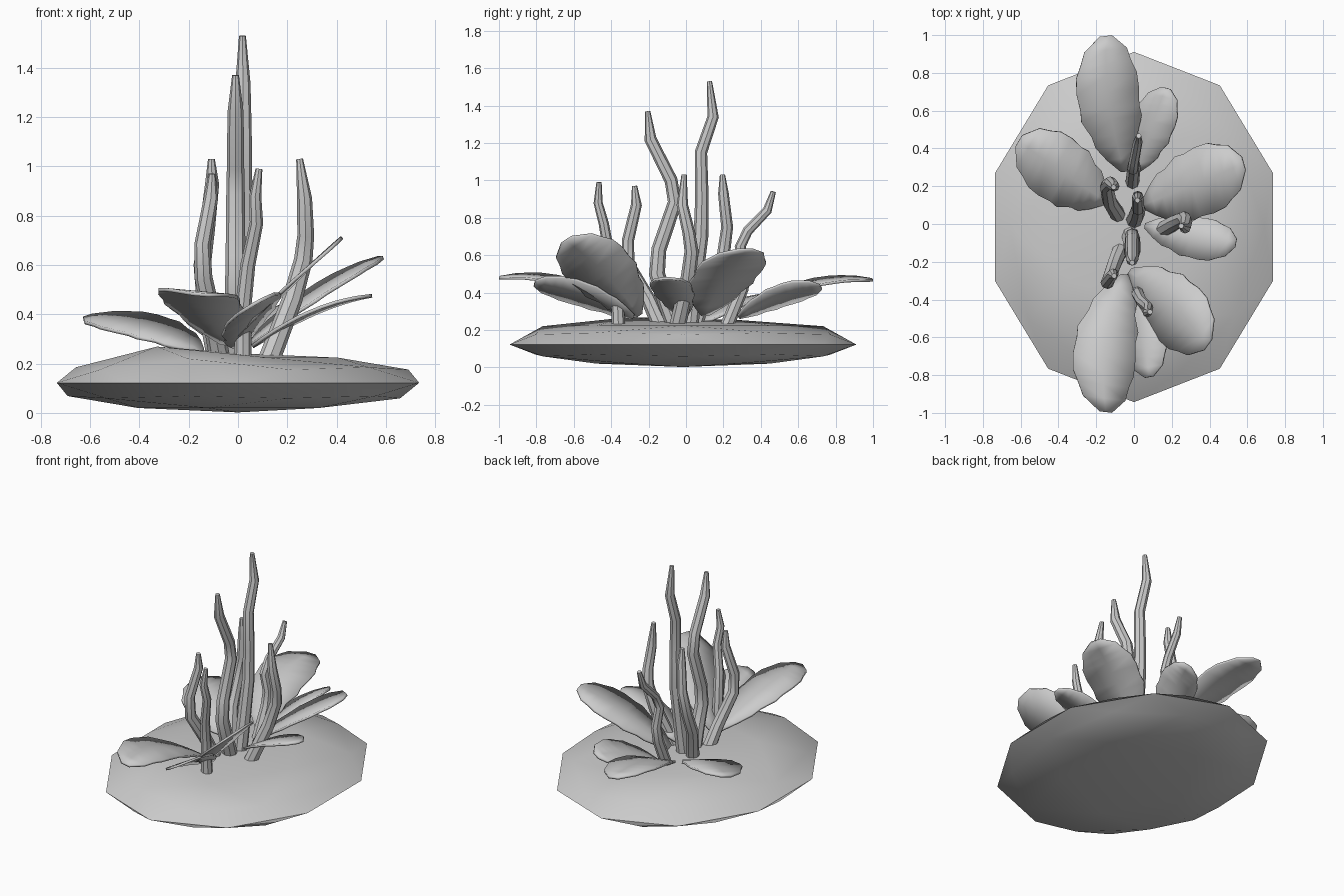
import bpy, bmesh, math
from mathutils import Vector

if "Cube" in bpy.data.objects:
    bpy.data.objects.remove(bpy.data.objects["Cube"])


def finish(bm, name):
    bmesh.ops.recalc_face_normals(bm, faces=bm.faces)
    me = bpy.data.meshes.new(name)
    bm.to_mesh(me)
    bm.free()
    ob = bpy.data.objects.new(name, me)
    bpy.context.collection.objects.link(ob)
    bpy.ops.object.select_all(action='DESELECT')
    ob.select_set(True)
    bpy.context.view_layer.objects.active = ob
    bpy.ops.object.shade_smooth_by_angle(angle=math.radians(35))
    return ob


# flattened rock base with a slightly raised left side
bm = bmesh.new()
bmesh.ops.create_icosphere(bm, subdivisions=2, radius=1)
for v in bm.verts:
    x, y, z = v.co
    lift = 0
    if z > 0.3 and x < 0:
        if abs(y) > 0.7:
            lift = 0.035
        elif z > 0.8 and abs(y) > 0.2:
            lift = 0.045 if y < 0 else 0.03
    v.co = (x * 0.773, y * 0.927 - 0.016, 0.122 + z * 0.12 + lift)
finish(bm, "rock_base")


# tapered wavy stalk swept through a path
def stalk(name, pts, r0, r1=0.014, sides=8):
    pts = [Vector(p) for p in pts]
    bm = bmesh.new()
    rings = []
    n = len(pts) - 1
    for i, p in enumerate(pts):
        d = (pts[min(i + 1, n)] - pts[max(i - 1, 0)]).normalized()
        u = d.cross(Vector((0, 1, 0))).normalized()
        w = u.cross(d)
        r = r1 if i == n else r0 * (1 - 0.32 * i / (n - 1))
        rings.append([bm.verts.new(p + r * (math.cos(a) * u + math.sin(a) * w))
                      for a in (2 * math.pi * k / sides for k in range(sides))])
    for a, b in zip(rings, rings[1:]):
        for k in range(sides):
            j = (k + 1) % sides
            bm.faces.new((a[k], a[j], b[j], b[k]))
    bm.faces.new(rings[0])
    bm.faces.new(rings[-1])
    finish(bm, name)


stalk("tall_stalk_back", [(0, .02, .2), (.015, .05, .48), (.022, .08, .7), (.022, .085, .9),
      (.022, .08, 1.15), (.02, .145, 1.34), (.018, .125, 1.53)], .045)
stalk("tall_stalk_front", [(-.02, -.05, .2), (-.01, -.11, .36), (-.01, -.155, .5), (-.01, -.145, .63),
      (-.01, -.06, .88), (-.01, -.08, 1.0), (-.01, -.19, 1.22), (-.01, -.205, 1.37)], .048)
stalk("left_front_stalk", [(-.07, -.13, .2), (-.1, -.2, .36), (-.14, -.31, .55), (-.145, -.31, .68),
      (-.11, -.265, .87), (-.105, -.275, .97)], .043)
stalk("left_back_stalk", [(-.08, .04, .2), (-.13, .12, .45), (-.145, .2, .6), (-.125, .22, .75),
      (-.105, .2, .93), (-.108, .195, 1.03)], .042)
stalk("right_stalk", [(.12, -.05, .2), (.22, .01, .46), (.265, .03, .62), (.275, .015, .72),
      (.27, -.02, .87), (.25, -.01, 1.03)], .045)
stalk("back_stalk", [(-.01, .21, .2), (0, .3, .42), (0, .32, .52), (-.005, .29, .645),
      (0, .33, .73), (.02, .435, .84), (.025, .467, .94)], .037)
stalk("front_stalk", [(.02, -.36, .2), (.02, -.37, .42), (.04, -.41, .6), (.075, -.44, .77),
      (.07, -.47, .88), (.085, -.465, .99)], .036)

# half-width of the scalloped leaf outline along its length
OUTLINE = [(0, .12), (.1, .45), (.2, .7), (.28, .74), (.4, .97), (.48, .94), (.6, 1),
           (.72, .97), (.8, .82), (.9, .68), (1, .2)]


# thin arched leaf: base, middle and tip of the midrib, plus half-width vector
def leaf(name, base, mid, tip, width):
    b, m, t, w = map(Vector, (base, mid, tip, width))
    c = 2 * m - (b + t) / 2
    bm = bmesh.new()
    rows = []
    for s, k in OUTLINE:
        p = (1 - s) ** 2 * b + 2 * s * (1 - s) * c + s * s * t
        rows.append([bm.verts.new(p + w * k * e) for e in (-1, 0, 1)])
    for a, d in zip(rows, rows[1:]):
        for i in (0, 1):
            bm.faces.new((a[i], a[i + 1], d[i + 1], d[i]))
    ob = finish(bm, name)
    mod = ob.modifiers.new("thickness", 'SOLIDIFY')
    mod.thickness = 0.014
    mod.offset = 0


leaf("leaf_back_large", (-.05, .28, .27), (-.13, .63, .44), (-.15, .995, .468), (.165, .02, -.015))
leaf("leaf_back_small", (.02, .28, .27), (.09, .5, .38), (.17, .72, .43), (.11, -.03, .05))
leaf("leaf_right_back", (.05, .1, .28), (.32, .21, .49), (.58, .32, .63), (-.05, .175, 0))
leaf("leaf_right_small", (.06, -.01, .27), (.31, -.07, .41), (.54, -.1, .475), (.02, .11, 0))
leaf("leaf_front_right", (-.02, -.25, .28), (.2, -.44, .51), (.39, -.64, .68), (.1, .14, .09))
leaf("leaf_front_small", (0, -.28, .27), (.05, -.55, .39), (.08, -.81, .45), (.11, .02, .06))
leaf("leaf_front_large", (-.05, -.27, .28), (-.15, -.63, .455), (-.15, -.995, .48), (.165, -.02, -.015))
leaf("leaf_left", (-.15, .12, .25), (-.37, .27, .35), (-.61, .44, .39), (.09, .15, .03))
